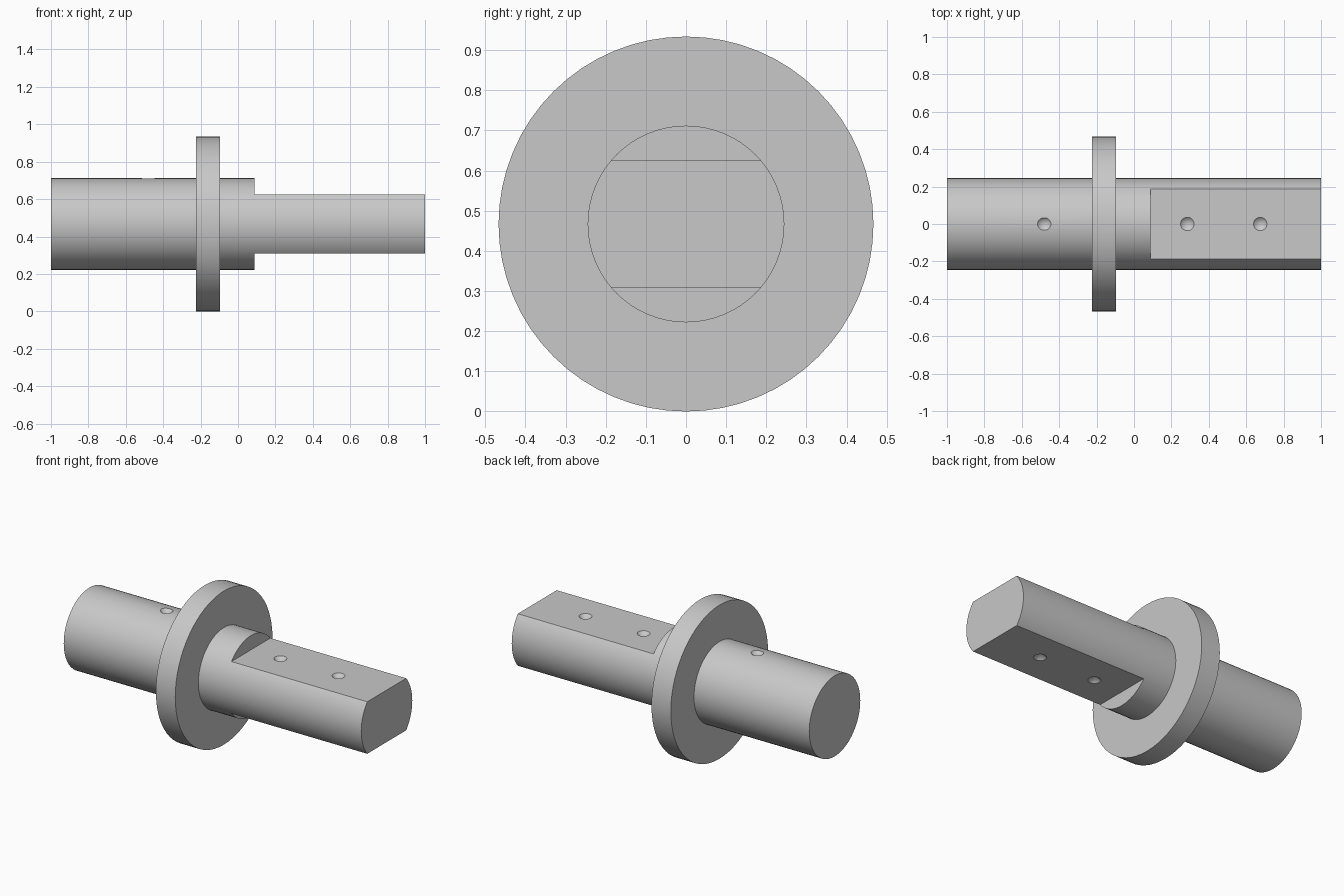
import bpy, bmesh, math
from mathutils import Matrix, Vector

cube = bpy.data.objects.get("Cube")
if cube:
    bpy.data.objects.remove(cube, do_unlink=True)

AXIS_Z = 0.467    # height of the shaft axis
SHAFT_R = 0.245
FLANGE_R = 0.467
FLAT = 0.158      # distance of each flat from the axis
STEP_X = 0.087    # where the flats begin
HOLE_R = 0.036
HOLE_DEPTH = 0.036

steel = bpy.data.materials.new("steel grey")
steel.use_nodes = True
grey = (0.58, 0.58, 0.58, 1)
steel.diffuse_color = grey
steel.node_tree.nodes["Principled BSDF"].inputs["Base Color"].default_value = grey


def make_object(name, bm):
    bmesh.ops.recalc_face_normals(bm, faces=bm.faces)
    mesh = bpy.data.meshes.new(name)
    bm.to_mesh(mesh)
    bm.free()
    mesh.materials.append(steel)
    obj = bpy.data.objects.new(name, mesh)
    bpy.context.collection.objects.link(obj)
    return obj


def lathe(name, profile, segments=64):
    """Revolve (x, radius) points about the shaft axis."""
    bm = bmesh.new()
    verts = [bm.verts.new((x, 0, AXIS_Z + r)) for x, r in profile]
    edges = [bm.edges.new(pair) for pair in zip(verts, verts[1:])]
    bmesh.ops.spin(bm, geom=verts + edges, cent=(0, 0, AXIS_Z), axis=(1, 0, 0),
                   angle=2 * math.pi, steps=segments, use_duplicate=False)
    bmesh.ops.remove_doubles(bm, verts=bm.verts, dist=0.0001)
    return make_object(name, bm)


def cut(target, bm):
    """Subtract a closed shape and remove the cutter."""
    cutter = make_object("cutter", bm)
    cutter.hide_render = True
    mod = target.modifiers.new("cut", "BOOLEAN")
    mod.operation = "DIFFERENCE"
    mod.solver = "EXACT"
    mod.object = cutter
    bpy.context.view_layer.objects.active = target
    bpy.ops.object.modifier_apply(modifier=mod.name)
    bpy.data.objects.remove(cutter, do_unlink=True)


# Round shaft with its collar flange
shaft = lathe("flanged_shaft", [
    (-1, 0), (-1, SHAFT_R), (-0.225, SHAFT_R), (-0.225, FLANGE_R),
    (-0.095, FLANGE_R), (-0.095, SHAFT_R), (1, SHAFT_R), (1, 0)])

# Two opposite flats on the left end
for side in (1, -1):
    bm = bmesh.new()
    size = Vector((1.2, 1, 0.4))
    centre = Vector((STEP_X + size.x / 2, 0, AXIS_Z + side * (FLAT + size.z / 2)))
    bmesh.ops.create_cube(bm, size=1, matrix=Matrix.Translation(centre) @ Matrix.Diagonal(size).to_4x4())
    cut(shaft, bm)

# Conical screw dimples: one above the round end, two on each flat
dimples = [(-0.48, 1, SHAFT_R)]
dimples += [(x, side, FLAT) for x in (0.285, 0.675) for side in (1, -1)]
for x, side, surface in dimples:
    bm = bmesh.new()
    # The cone is scaled up so that its mouth stands clear of the surface
    grow = 1.5
    depth = HOLE_DEPTH * grow
    middle = surface - HOLE_DEPTH + depth / 2
    turn = Matrix.Rotation(math.pi if side > 0 else 0, 4, "X")
    bmesh.ops.create_cone(bm, cap_ends=True, segments=32, radius1=HOLE_R * grow,
                          radius2=0, depth=depth,
                          matrix=Matrix.Translation((x, 0, AXIS_Z + side * middle)) @ turn)
    cut(shaft, bm)

# Smooth round walls, crisp edges
bpy.ops.object.select_all(action="DESELECT")
shaft.select_set(True)
bpy.context.view_layer.objects.active = shaft
bpy.ops.object.shade_smooth_by_angle(angle=math.radians(30))
